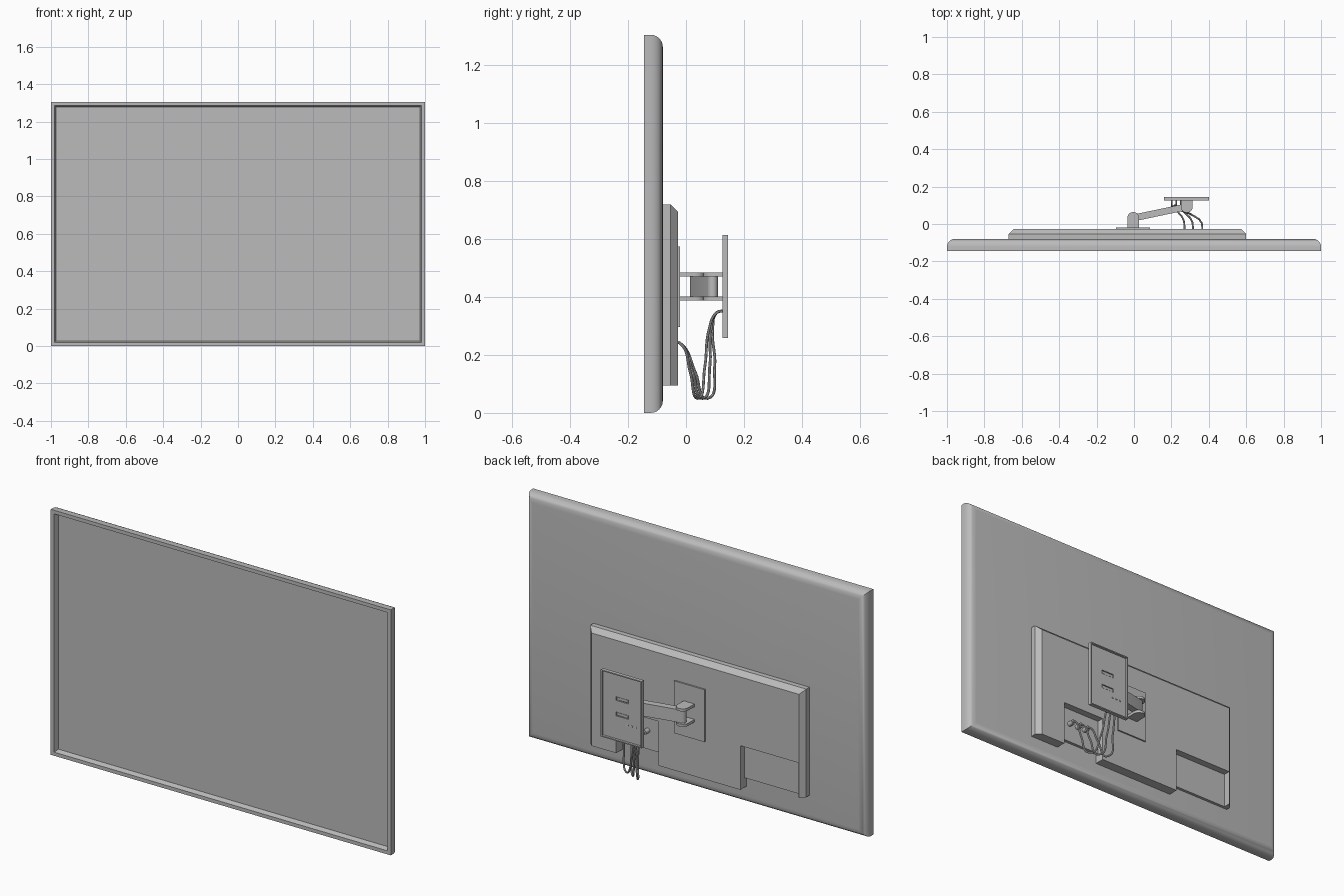
import bpy, bmesh, math
from mathutils import Vector

if "Cube" in bpy.data.objects:
    bpy.data.objects.remove(bpy.data.objects["Cube"], do_unlink=True)

grey = bpy.data.materials.new("plain grey")
grey.use_nodes = True
COLOUR = (0.5, 0.5, 0.5, 1)
grey.diffuse_color = COLOUR
grey.node_tree.nodes["Principled BSDF"].inputs["Base Color"].default_value = COLOUR


def add(name, bm):
    bmesh.ops.recalc_face_normals(bm, faces=bm.faces)
    mesh = bpy.data.meshes.new(name)
    bm.to_mesh(mesh)
    bm.free()
    mesh.materials.append(grey)
    obj = bpy.data.objects.new(name, mesh)
    bpy.context.collection.objects.link(obj)
    return obj


def select(obj):
    bpy.ops.object.select_all(action='DESELECT')
    obj.select_set(True)
    bpy.context.view_layer.objects.active = obj


def smooth(obj):
    select(obj)
    bpy.ops.object.shade_smooth_by_angle(angle=math.radians(35))


def box_bm(x, y, z):
    bm = bmesh.new()
    bmesh.ops.create_cube(bm, size=1)
    for v in bm.verts:
        v.co = [r[0] if c < 0 else r[1] for c, r in zip(v.co, (x, y, z))]
    return bm


def prism_bm(outline, z0, z1):
    bm = bmesh.new()
    face = bm.faces.new([bm.verts.new((x, y, z0)) for x, y in outline])
    side = bmesh.ops.extrude_face_region(bm, geom=[face])["geom"]
    bmesh.ops.translate(bm, verts=[g for g in side if isinstance(g, bmesh.types.BMVert)],
                        vec=(0, 0, z1 - z0))
    return bm


def cut(obj, *boxes):
    for b in boxes:
        cutter = add("cutter", box_bm(*b))
        cutter.hide_render = True
        mod = obj.modifiers.new("cut", 'BOOLEAN')
        mod.operation, mod.solver, mod.object = 'DIFFERENCE', 'EXACT', cutter
        select(obj)
        bpy.ops.object.modifier_apply(modifier=mod.name)
        bpy.data.objects.remove(cutter, do_unlink=True)


def arc(cx, cy, r, start, end, n=10):
    angles = [math.radians(start + (end - start) * i / n) for i in range(n + 1)]
    return [(cx + r * math.cos(a), cy + r * math.sin(a)) for a in angles]


# Screen body: rounded rear edges, bezel and sunken display at the front
bm = box_bm((-1, 1), (-0.145, -0.08), (0, 1.305))
bm.faces.ensure_lookup_table()
bm.normal_update()
back = max(bm.faces, key=lambda f: f.normal.y)
bmesh.ops.bevel(bm, geom=list(back.edges), offset=0.042, segments=6, profile=0.5,
                affect='EDGES')
bm.normal_update()
front = min(bm.faces, key=lambda f: f.normal.y)
bmesh.ops.inset_region(bm, faces=[front], thickness=0.027)
bmesh.ops.inset_region(bm, faces=[front], thickness=0.012, depth=-0.025)
smooth(add("screen_body", bm))

# Rear housing with chamfered top and sides and two socket bays
L, R, B, C = -0.67, 0.6, -0.028, 0.025
bm = prism_bm([(L, -0.085), (R, -0.085), (R, B - C), (R - C, B), (L + C, B), (L, B - C)],
              0.095, 0.72)
cutting = bmesh.ops.bisect_plane(bm, geom=bm.verts[:] + bm.edges[:] + bm.faces[:],
                                 plane_co=Vector((0, B, 0.72 - C)),
                                 plane_no=Vector((0, 1, 1)), clear_outer=True)
rim = [g for g in cutting["geom_cut"] if isinstance(g, bmesh.types.BMEdge)]
bmesh.ops.holes_fill(bm, edges=rim)
housing = add("rear_housing", bm)
cut(housing,
    ((-0.643, -0.3), (-0.065, 0), (0.05, 0.33)),
    ((-0.7, -0.3), (-0.1, 0), (0.05, 0.145)),
    ((0.18, 0.43), (-0.065, 0), (0.05, 0.33)),
    ((0.18, 0.43), (-0.1, 0), (0.05, 0.145)))

# Mount plate on the housing
add("mount_plate", box_bm((-0.095, 0.085), (B - 0.002, -0.02), (0.297, 0.575)))

# Wall plate: shallow pan with two slots
wall = add("wall_plate", box_bm((0.16, 0.4), (0.126, 0.145), (0.258, 0.614)))
cut(wall, ((0.166, 0.394), (0.133, 0.2), (0.264, 0.608)),
    *[((0.246, 0.319), (0.12, 0.2), (z - 0.01, z + 0.01)) for z in (0.395, 0.477)])

# Round-ended bracket tongues, a pair at each end of the arm
START, END, RAD = Vector((-0.004, 0.032)), Vector((0.282, 0.092)), 0.032
for z, level in ((0.395, "lower"), (0.477, "upper")):
    near = arc(*START, RAD, 0, 180) + [(START.x - RAD, -0.021), (START.x + RAD, -0.021)]
    far = arc(*END, RAD, 180, 360) + [(END.x + RAD, 0.13), (END.x - RAD, 0.13)]
    for outline, where in ((near, "screen"), (far, "wall")):
        smooth(add(f"{level}_{where}_bracket", prism_bm(outline, z - 0.007, z + 0.007)))

# Swinging arm
turn = math.degrees(math.atan2(END.y - START.y, END.x - START.x))
outline = arc(*START, 0.018, turn + 90, turn + 270) + arc(*END, 0.018, turn - 90, turn + 90)
smooth(add("swing_arm", prism_bm(outline, 0.402, 0.47)))

# Plugs and hanging cables
for i, (x0, x1) in enumerate(((0.365, 0.25), (0.315, 0.226), (0.27, 0.202))):
    bm = bmesh.new()
    bmesh.ops.create_cone(bm, cap_ends=True, segments=14, radius1=0.013, radius2=0.013, depth=0.035)
    for v in bm.verts:
        v.co = (x0 + v.co.x, v.co.z - 0.05, 0.245 + v.co.y)
    smooth(add(f"plug_{i + 1}", bm))

    sag = 0.04 + 0.017 * i
    path = [(x0, -0.05, 0.245), (x0, -0.02, 0.24), (x0 - 0.01, 0.5 * sag - 0.005, 0.14),
            (x0 - 0.04, sag, 0.05), (x1 + 0.02, sag + 0.025, 0.16),
            (x1, 0.08 + 0.006 * i, 0.29), (x1, 0.105, 0.345), (x1, 0.136, 0.353)]
    curve = bpy.data.curves.new(f"cable_{i + 1}", 'CURVE')
    curve.dimensions = '3D'
    curve.bevel_depth, curve.bevel_resolution, curve.use_fill_caps = 0.005, 2, True
    spline = curve.splines.new('BEZIER')
    spline.resolution_u = 8
    spline.bezier_points.add(len(path) - 1)
    for point, co in zip(spline.bezier_points, path):
        point.co = co
        point.handle_left_type = point.handle_right_type = 'AUTO'
    curve.materials.append(grey)
    cable = bpy.data.objects.new(f"cable_{i + 1}", curve)
    bpy.context.collection.objects.link(cable)
    select(cable)
    bpy.ops.object.convert(target='MESH')
    smooth(cable)
